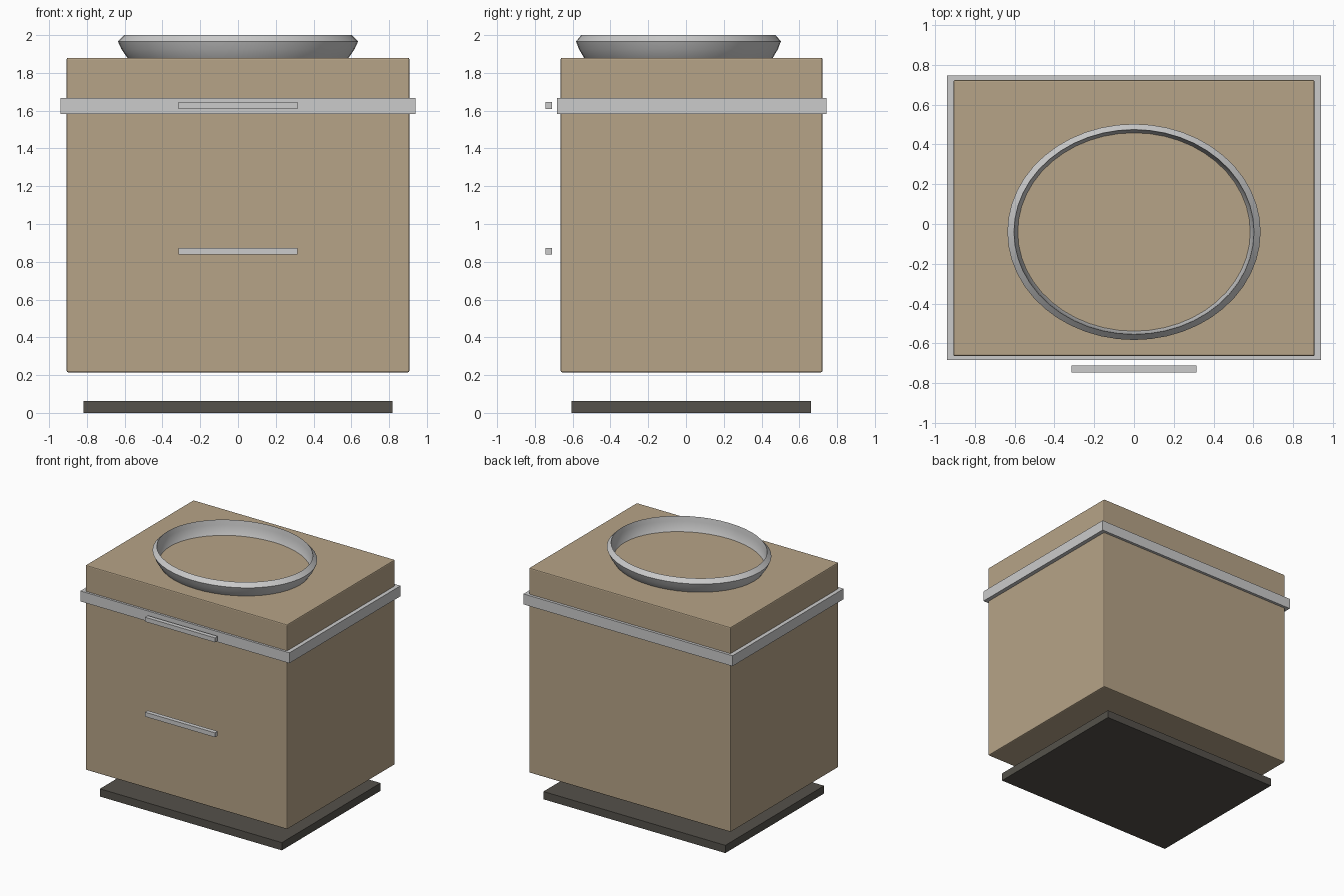
import bpy, bmesh, math

if "Cube" in bpy.data.objects:
    bpy.data.objects.remove(bpy.data.objects["Cube"])


def material(name, rgb):
    m = bpy.data.materials.new(name)
    m.diffuse_color = (*rgb, 1)
    m.use_nodes = True
    m.node_tree.nodes["Principled BSDF"].inputs["Base Color"].default_value = m.diffuse_color
    return m


def box(name, lo, hi, mat=None, bevel=0):
    bpy.ops.mesh.primitive_cube_add(size=1)
    o = bpy.context.object
    o.name = name
    for v in o.data.vertices:
        v.co = [a + (c + 0.5) * (b - a) for a, b, c in zip(lo, hi, v.co)]
    if mat:
        o.data.materials.append(mat)
    if bevel:
        b = o.modifiers.new("bevel", 'BEVEL')
        b.width, b.segments = bevel, 2
    return o


wood = material("wood", (0.47, 0.37, 0.245))
dark = material("dark_base", (0.09, 0.083, 0.07))

# Recessed plinth, cabinet body and the counter band around it
box("plinth", (-0.818, -0.605, 0), (0.818, 0.663, 0.063), dark)
box("cabinet", (-0.907, -0.664, 0.215), (0.907, 0.723, 1.88), wood, 0.008)
box("counter_band", (-0.94, -0.682, 1.583), (0.94, 0.745, 1.668))

# Drawer bars
for name, z in (("upper_handle", 1.628), ("lower_handle", 0.856)):
    box(name, (-0.315, -0.745, z - 0.018), (0.315, -0.71, z + 0.018))

# Oval basin rim: a closed profile swept around the ellipse
profile = [(0.572, 1.865), (0.586, 1.88), (0.617, 1.925), (0.636, 1.967),
           (0.603, 2.0), (0.597, 1.96), (0.584, 1.88)]
segments = 48
bm = bmesh.new()
rings = []
for i in range(segments):
    a = math.tau * i / segments
    rings.append([bm.verts.new((r * math.cos(a), -0.04 + 0.853 * r * math.sin(a), z))
                  for r, z in profile])
n = len(profile)
for i in range(segments):
    p, q = rings[i], rings[(i + 1) % segments]
    for j in range(n):
        k = (j + 1) % n
        bm.faces.new((p[j], q[j], q[k], p[k]))
bmesh.ops.recalc_face_normals(bm, faces=bm.faces)
mesh = bpy.data.meshes.new("basin_rim")
bm.to_mesh(mesh)
bm.free()
basin = bpy.data.objects.new("basin_rim", mesh)
bpy.context.collection.objects.link(basin)
bpy.ops.object.select_all(action='DESELECT')
basin.select_set(True)
bpy.context.view_layer.objects.active = basin
bpy.ops.object.shade_smooth_by_angle(angle=math.radians(35))
